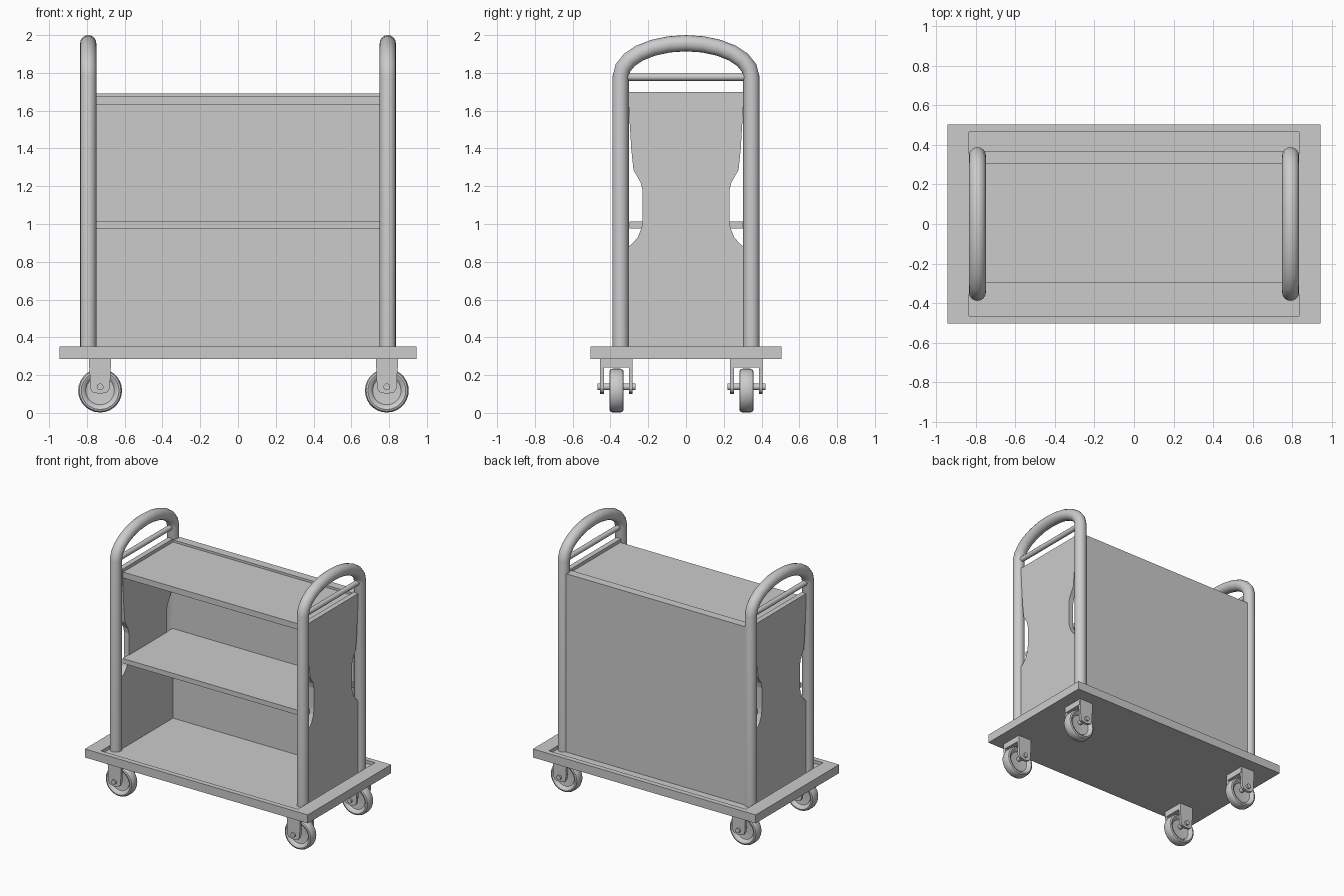
import bpy, bmesh
from math import pi, sin, cos, radians
from mathutils import Matrix, Vector

if "Cube" in bpy.data.objects:
    bpy.data.objects.remove(bpy.data.objects["Cube"], do_unlink=True)

grey = bpy.data.materials.new("light_grey")
grey.use_nodes = True
colour = (0.6, 0.6, 0.6, 1)
grey.diffuse_color = colour
grey.node_tree.nodes["Principled BSDF"].inputs["Base Color"].default_value = colour


def finish(name, bm, smooth=False):
    bmesh.ops.recalc_face_normals(bm, faces=bm.faces)
    mesh = bpy.data.meshes.new(name)
    bm.to_mesh(mesh)
    bm.free()
    mesh.materials.append(grey)
    obj = bpy.data.objects.new(name, mesh)
    bpy.context.collection.objects.link(obj)
    if smooth:
        bpy.ops.object.select_all(action='DESELECT')
        obj.select_set(True)
        bpy.context.view_layer.objects.active = obj
        bpy.ops.object.shade_smooth_by_angle(angle=radians(40))
    return obj


def box(name, x, y, z):
    bm = bmesh.new()
    bmesh.ops.create_cube(bm, size=1)
    for v in bm.verts:
        v.co = [lo + (c + 0.5) * (hi - lo) for c, (lo, hi) in zip(v.co, (x, y, z))]
    return finish(name, bm)


def prism(name, points, offset):
    """Extrude a flat outline along an offset vector."""
    bm = bmesh.new()
    face = bm.faces.new([bm.verts.new(p) for p in points])
    new = bmesh.ops.extrude_face_region(bm, geom=[face])["geom"]
    bmesh.ops.translate(bm, vec=offset, verts=[v for v in new if isinstance(v, bmesh.types.BMVert)])
    return finish(name, bm)


def tube(name, path, radius, sides=16):
    """Sweep a circle along a path lying in a plane of constant x."""
    bm = bmesh.new()
    pts = [Vector(p) for p in path]
    rings = []
    for i, p in enumerate(pts):
        along = (pts[min(i + 1, len(pts) - 1)] - pts[max(i - 1, 0)]).normalized()
        side = Vector((1, 0, 0))
        up = along.cross(side)
        rings.append([bm.verts.new(p + radius * (cos(a) * side + sin(a) * up))
                      for a in (2 * pi * k / sides for k in range(sides))])
    for a, b in zip(rings, rings[1:]):
        for k in range(sides):
            n = (k + 1) % sides
            bm.faces.new((a[k], a[n], b[n], b[k]))
    bm.faces.new(rings[0])
    bm.faces.new(rings[-1])
    return finish(name, bm, True)


def wheel(name, centre):
    """Lathe a dished wheel around the y axis."""
    half = [(0, 0.012), (0.03, 0.012), (0.075, 0.016), (0.088, 0.034), (0.1, 0.038), (0.11, 0.034), (0.116, 0.02)]
    profile = half + [(r, -y) for r, y in reversed(half)]
    bm = bmesh.new()
    verts = [bm.verts.new((r, y, 0)) for r, y in profile]
    edges = [bm.edges.new(pair) for pair in zip(verts, verts[1:])]
    bmesh.ops.spin(bm, geom=verts + edges, cent=(0, 0, 0), axis=(0, 1, 0), angle=2 * pi, steps=28)
    bmesh.ops.remove_doubles(bm, verts=bm.verts, dist=0.0005)
    bmesh.ops.translate(bm, vec=centre, verts=bm.verts)
    return finish(name, bm, True)


# Deck with a shallow recess in its top
bm = bmesh.new()
bmesh.ops.create_cube(bm, size=1, matrix=Matrix.Translation((0, 0, 0.318)) @ Matrix.Diagonal((1.89, 1.01, 0.065, 1)))
top = max(bm.faces, key=lambda f: f.calc_center_median().z)
bmesh.ops.inset_region(bm, faces=[top], thickness=0.055)
for v in top.verts:
    v.co.x = 0.835 if v.co.x > 0 else -0.835
floor = bmesh.ops.extrude_face_region(bm, geom=[top])["geom"]
bmesh.ops.translate(bm, vec=(0, 0, -0.025), verts=[v for v in floor if isinstance(v, bmesh.types.BMVert)])
bmesh.ops.delete(bm, geom=[top], context='FACES_ONLY')
finish("deck", bm)

# Back panel and shelves
box("back_panel", (-0.77, 0.77), (0.305, 0.37), (0.32, 1.692))
box("top_shelf", (-0.77, 0.77), (-0.298, 0.31), (1.63, 1.675))
box("middle_shelf", (-0.77, 0.77), (-0.298, 0.31), (0.975, 1.012))

# Waisted end panels, hoops and cross bars
edge = [(0.32, 0.32), (0.32, 0.87), (0.285, 0.895), (0.255, 0.93), (0.235, 0.98), (0.23, 1.02),
        (0.23, 1.18), (0.24, 1.22), (0.278, 1.285), (0.29, 1.4), (0.308, 1.7)]
outline = edge + [(-y, z) for y, z in reversed(edge)]
for label, s in (("left", 1), ("right", -1)):
    prism(label + "_end_panel", [(s * 0.765, y, z) for y, z in outline], (s * 0.04, 0, 0))
    x = s * 0.793
    arc = [(x, -0.346 * cos(pi * k / 12), 1.78 + 0.177 * sin(pi * k / 12)) for k in range(13)]
    tube(label + "_hoop", [(x, -0.346, 0.32)] + arc + [(x, 0.346, 0.32)], 0.043)
    tube(label + "_cross_bar", [(x, -0.34, 1.778), (x, 0.34, 1.778)], 0.02, 12)

# Swivel casters: wheel, fork and axle
leg = [(-0.058, 0.285), (-0.052, 0.13), (-0.04, 0.11), (0, 0.1), (0.04, 0.11), (0.052, 0.13), (0.058, 0.285)]
for xl, x in (("left", 0.788), ("right", -0.73)):
    for yl, y in (("front", -0.368), ("back", 0.32)):
        name = yl + "_" + xl
        wheel(name + "_wheel", (x, y, 0.118))
        box(name + "_fork_top", (x - 0.058, x + 0.058), (y - 0.08, y + 0.08), (0.24, 0.287))
        for part, s in (("inner", 1), ("outer", -1)):
            prism(name + "_fork_" + part, [(x + px, y + s * 0.066, pz) for px, pz in leg], (0, s * 0.02, 0))
        tube(name + "_axle", [(x, y - 0.1, 0.138), (x, y + 0.1, 0.138)], 0.018, 12)
